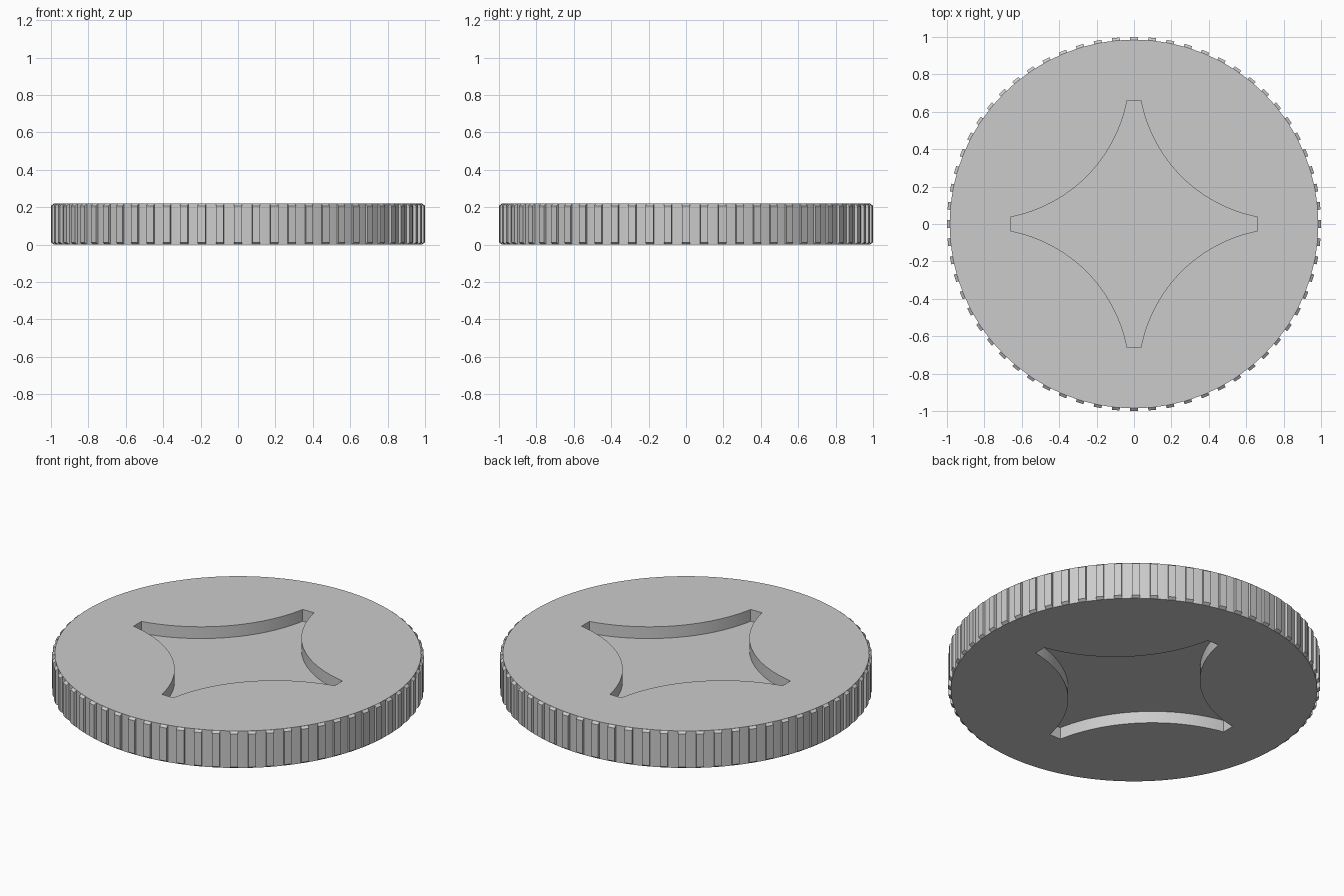
import bpy, bmesh
from math import sin, cos, pi, atan2

if "Cube" in bpy.data.objects:
    bpy.data.objects.remove(bpy.data.objects["Cube"])

R_BODY, R_RIB, H = 0.985, 1.0, 0.22
POCKET, RIBS = 0.07, 64


def make_object(name, bm):
    bmesh.ops.recalc_face_normals(bm, faces=bm.faces)
    mesh = bpy.data.meshes.new(name)
    bm.to_mesh(mesh)
    bm.free()
    obj = bpy.data.objects.new(name, mesh)
    bpy.context.collection.objects.link(obj)
    return obj


def prism(name, outline, z0, z1):
    bm = bmesh.new()
    face = bm.faces.new([bm.verts.new((x, y, z0)) for x, y in outline])
    top = bmesh.ops.extrude_face_region(bm, geom=[face])["geom"]
    bmesh.ops.translate(bm, vec=(0, 0, z1 - z0),
                        verts=[v for v in top if isinstance(v, bmesh.types.BMVert)])
    return make_object(name, bm)


def star_outline(tip=0.66, half=0.037, c=0.81, steps=24):
    # concave arc between two blunt tips, repeated in four quadrants
    r = ((c - half) ** 2 + (c - tip) ** 2) ** 0.5
    a0, a1 = atan2(half - c, tip - c), atan2(tip - c, half - c) 
    arc = [(c + r * cos(a0 + (a1 - a0) * i / steps),
            c + r * sin(a0 + (a1 - a0) * i / steps)) for i in range(steps + 1)]
    pts = []
    for q in range(4):
        co, si = round(cos(q * pi / 2)), round(sin(q * pi / 2))
        pts += [(x * co - y * si, x * si + y * co) for x, y in arc]
    return pts


# Round disc
circle = [(R_BODY * cos(2 * pi * i / 192), R_BODY * sin(2 * pi * i / 192)) for i in range(192)]
disc = prism("disc", circle, 0, H)

# Four-pointed pockets sunk into both faces
for name, z0, z1 in (("top_pocket_cutter", H - POCKET, H + 0.1),
                     ("bottom_pocket_cutter", -0.1, POCKET)):
    cutter = prism(name, star_outline(), z0, z1)
    mod = disc.modifiers.new(name, "BOOLEAN")
    mod.operation, mod.solver, mod.object = "DIFFERENCE", "EXACT", cutter
    bpy.context.view_layer.objects.active = disc
    bpy.ops.object.modifier_apply(modifier=name)
    bpy.data.objects.remove(cutter)

disc.select_set(True)
bpy.ops.object.shade_smooth_by_angle(angle=0.3)

# Chamfered grip ribs around the edge
bm = bmesh.new()
profile = [(0.97, 0.001), (R_BODY, 0.001), (R_RIB, 0.012),
           (R_RIB, H - 0.012), (R_BODY, H - 0.001), (0.97, H - 0.001)]
for i in range(RIBS):
    a = 2 * pi * i / RIBS
    sides = [[bm.verts.new((r * cos(a) - w * sin(a), r * sin(a) + w * cos(a), z))
              for r, z in profile] for w in (-0.021, 0.021)]
    bm.faces.new(sides[0])
    bm.faces.new(sides[1][::-1])
    for k in range(6):
        n = (k + 1) % 6
        bm.faces.new((sides[0][k], sides[1][k], sides[1][n], sides[0][n]))
make_object("grip_ribs", bm)
